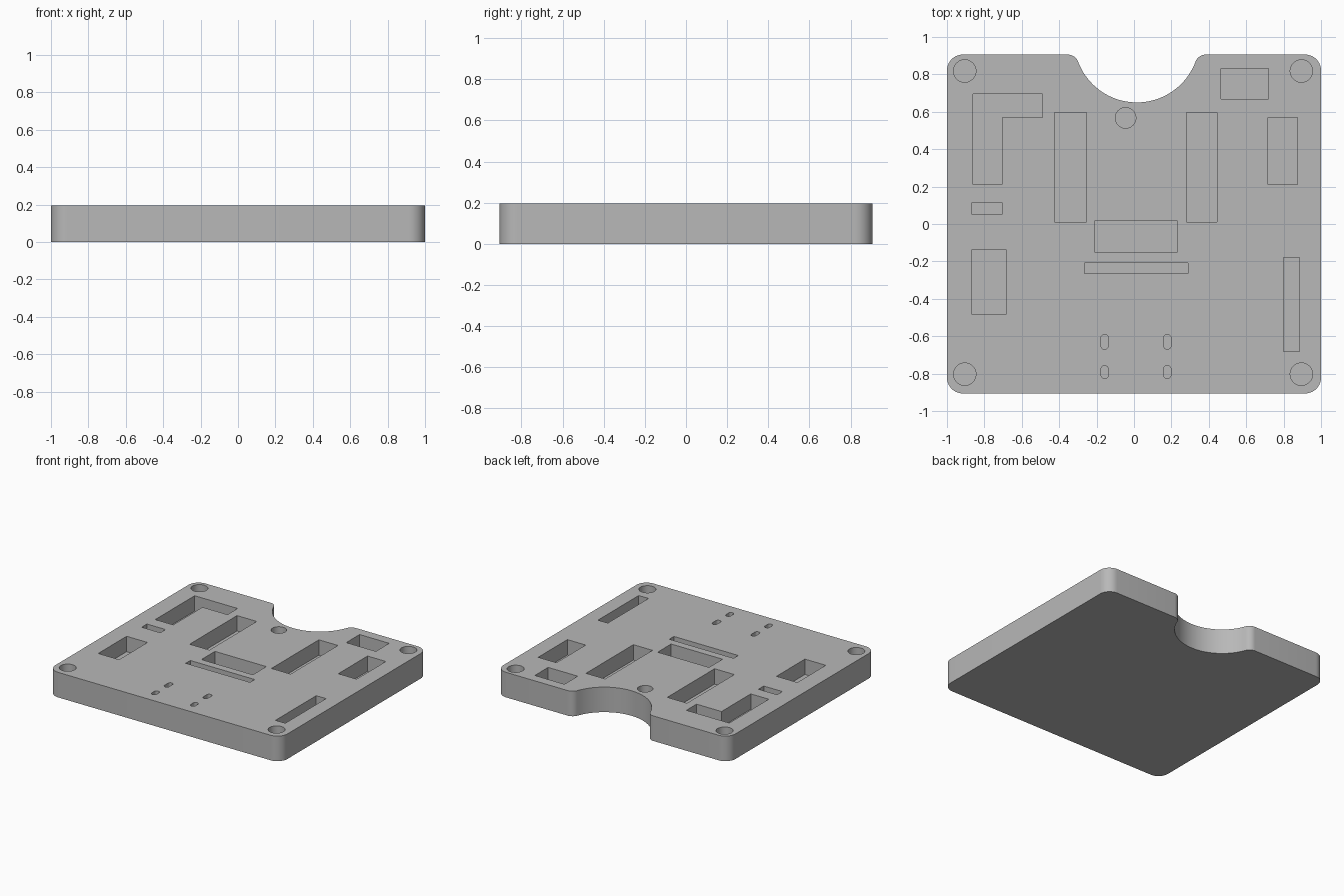
import bpy, bmesh
from math import pi, cos, sin, atan2, sqrt

cube = bpy.data.objects.get("Cube")
if cube:
    bpy.data.objects.remove(cube, do_unlink=True)

HEIGHT, FLOOR = 0.195, 0.075
W, D = 1.0, 0.906

grey = bpy.data.materials.new("plain grey")
grey.use_nodes = True
grey.diffuse_color = (0.48, 0.48, 0.48, 1)
grey.node_tree.nodes["Principled BSDF"].inputs["Base Color"].default_value = (0.48, 0.48, 0.48, 1)


def arc(cx, cy, r, a, b, n=10):
    return [(cx + r * cos(a + (b - a) * i / n), cy + r * sin(a + (b - a) * i / n))
            for i in range(n + 1)]


def circle(cx, cy, r, n=40):
    return arc(cx, cy, r, 0, 2 * pi, n)[:-1]


def rect(x0, x1, y0, y1):
    return [(x0, y0), (x1, y0), (x1, y1), (x0, y1)]


def slot(cx, y0, y1, r):
    return arc(cx, y1 - r, r, 0, pi) + arc(cx, y0 + r, r, pi, 2 * pi)


def prism(bm, outline, z0, z1):
    low = [bm.verts.new((x, y, z0)) for x, y in outline]
    high = [bm.verts.new((x, y, z1)) for x, y in outline]
    bm.faces.new(low[::-1])
    bm.faces.new(high)
    for i in range(len(low)):
        j = (i + 1) % len(low)
        bm.faces.new((low[i], low[j], high[j], high[i]))


def make_object(name, outlines, z0, z1):
    bm = bmesh.new()
    for outline in outlines:
        prism(bm, outline, z0, z1)
    mesh = bpy.data.meshes.new(name)
    bm.to_mesh(mesh)
    bm.free()
    mesh.materials.append(grey)
    obj = bpy.data.objects.new(name, mesh)
    bpy.context.collection.objects.link(obj)
    return obj


# Plate outline: rounded corners and a filleted round notch at the back
R, NR, NF, NX, NY = 0.085, 0.335, 0.06, 0.015, 0.985
fy = D - NF
dx = sqrt((NR + NF) ** 2 - (NY - fy) ** 2)
t = atan2(NY - fy, dx)
outline = arc(-W + R, -D + R, R, pi, 1.5 * pi)
outline += arc(W - R, -D + R, R, 1.5 * pi, 2 * pi)
outline += arc(W - R, D - R, R, 0, pi / 2)
outline += arc(NX + dx, fy, NF, pi / 2, pi - t)
outline += arc(NX, NY, NR, -t, t - pi, 40)[1:-1]
outline += arc(NX - dx, fy, NF, t, pi / 2)
outline += arc(-W + R, D - R, R, pi / 2, pi)
plate = make_object("base_plate", [outline], 0, HEIGHT)

# Blind pockets: component recesses, screw holes and small slots
pockets = [
    [(-.86, .21), (-.705, .21), (-.705, .57), (-.49, .57), (-.49, .695), (-.86, .695)],
    rect(-.865, -.705, .05, .115),
    rect(-.865, -.685, -.485, -.135),
    rect(-.425, -.255, .012, .595),
    rect(.28, .445, .012, .595),
    rect(-.21, .233, -.15, .016),
    rect(-.265, .29, -.265, -.208),
    rect(.465, .72, .668, .832),
    rect(.717, .875, .21, .57),
    rect(.8, .885, -.682, -.18),
    circle(-.045, .567, .055),
]
for x in (-.905, .895):
    for y in (-.803, .818):
        pockets.append(circle(x, y, .06))
for x in (-.157, .178):
    pockets.append(slot(x, -.67, -.59, .02))
    pockets.append(slot(x, -.826, -.757, .02))
cutter = make_object("pocket_cutter", pockets, FLOOR, HEIGHT + 0.1)
cutter.hide_render = True

# Cut the pockets and keep the finished mesh
cut = plate.modifiers.new("pockets", "BOOLEAN")
cut.operation, cut.solver, cut.object = "DIFFERENCE", "EXACT", cutter
bpy.context.view_layer.update()
done = bpy.data.meshes.new_from_object(plate.evaluated_get(bpy.context.evaluated_depsgraph_get()))
plate.modifiers.clear()
plate.data = done
bpy.data.objects.remove(cutter, do_unlink=True)

# Smooth the curved walls, keep the rims sharp
bpy.ops.object.select_all(action="DESELECT")
plate.select_set(True)
bpy.context.view_layer.objects.active = plate
bpy.ops.object.shade_smooth_by_angle(angle=pi / 6)
